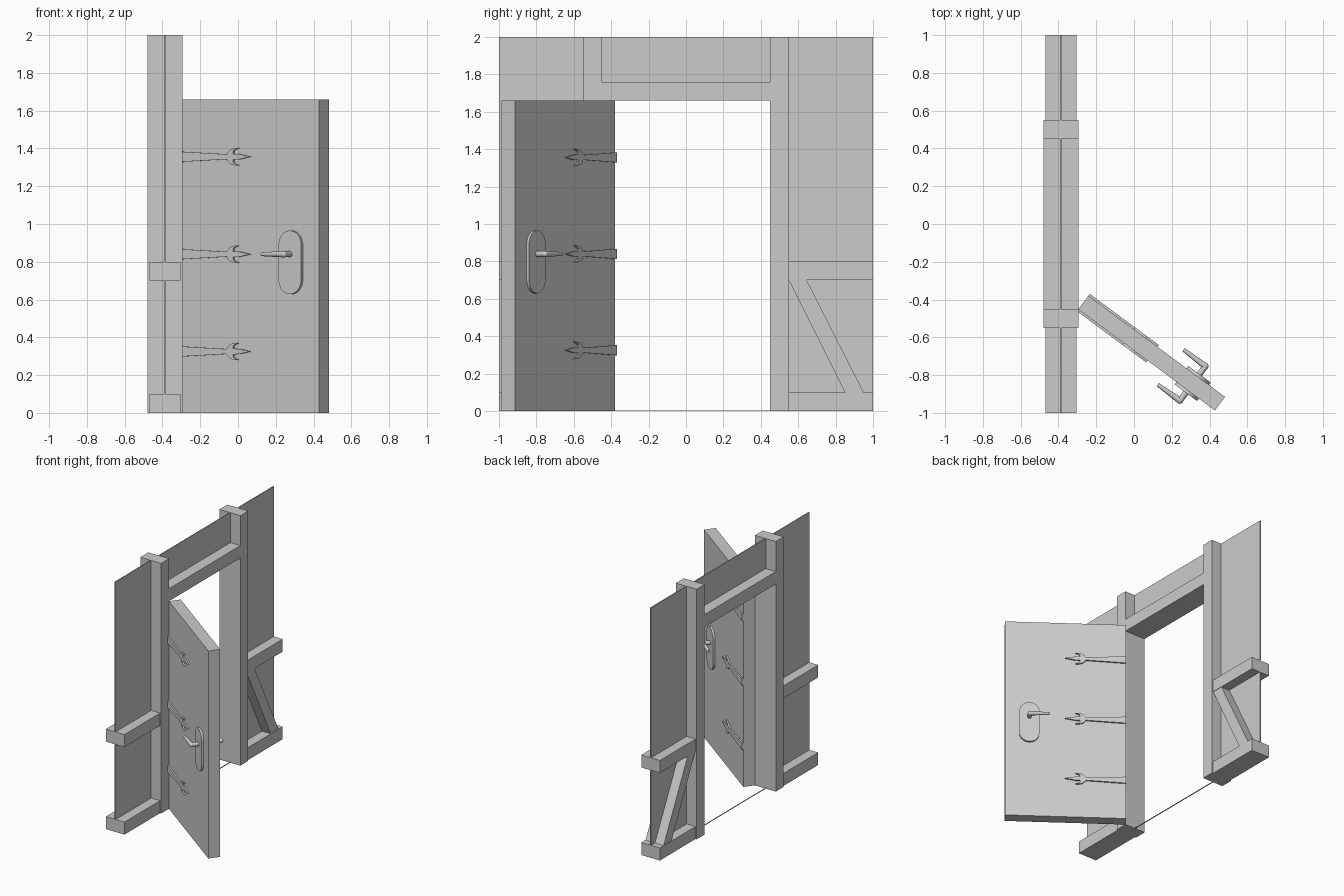
import bpy, bmesh, math
from mathutils import Matrix, Vector

cube = bpy.data.objects.get("Cube")
if cube:
    bpy.data.objects.remove(cube, do_unlink=True)

grey = bpy.data.materials.new("plain_grey")
grey.use_nodes = True
grey.diffuse_color = (0.6, 0.6, 0.6, 1)
grey.node_tree.nodes["Principled BSDF"].inputs["Base Color"].default_value = (0.6, 0.6, 0.6, 1)

WALL_X = -0.387
# Door space: x along the leaf from the hinge corner, y through its thickness
DOOR = Matrix.Translation((-0.295, -0.452, 0)) @ Matrix.Rotation(math.radians(-36.5), 4, 'Z')
LEAF_W, LEAF_T, LEAF_H = 0.9, 0.09, 1.66


def finish(name, bm, matrix=Matrix(), smooth=False):
    bm.transform(matrix)
    bmesh.ops.recalc_face_normals(bm, faces=bm.faces)
    mesh = bpy.data.meshes.new(name)
    bm.to_mesh(mesh)
    bm.free()
    mesh.materials.append(grey)
    obj = bpy.data.objects.new(name, mesh)
    bpy.context.collection.objects.link(obj)
    if smooth:
        bpy.ops.object.select_all(action='DESELECT')
        obj.select_set(True)
        bpy.context.view_layer.objects.active = obj
        bpy.ops.object.shade_smooth_by_angle(angle=math.radians(40))
    return obj


def box(name, x, y, z, matrix=Matrix()):
    bm = bmesh.new()
    bmesh.ops.create_cube(bm, size=1)
    for v in bm.verts:
        v.co = [r[0] if c < 0 else r[1] for r, c in zip((x, y, z), v.co)]
    return finish(name, bm, matrix)


def prism(name, points, depth, matrix, smooth=False):
    """Extrude a flat outline of 3D points along a vector."""
    bm = bmesh.new()
    face = bm.faces.new([bm.verts.new(p) for p in points])
    out = bmesh.ops.extrude_face_region(bm, geom=[face])
    bmesh.ops.translate(bm, vec=depth, verts=[g for g in out["geom"] if isinstance(g, bmesh.types.BMVert)])
    return finish(name, bm, matrix, smooth)


def rod(name, start, end, r1, r2, matrix):
    """Round tapered bar between two points."""
    start, end = Vector(start), Vector(end)
    axis = end - start
    bm = bmesh.new()
    bmesh.ops.create_cone(bm, cap_ends=True, segments=16, radius1=r1, radius2=r2, depth=axis.length)
    turn = axis.to_track_quat('Z', 'Y').to_matrix().to_4x4()
    return finish(name, bm, matrix @ Matrix.Translation((start + end) / 2) @ turn, True)


def around(half):
    return (WALL_X - half, WALL_X + half)


# Thin wall skin around the opening
skin = around(0.004)
box("wall_skin_front", skin, (-1, -0.45), (0, 2))
box("wall_skin_back", skin, (0.45, 1), (0, 2))
box("wall_skin_top", skin, (-0.45, 0.45), (1.66, 2))
box("threshold_strip", skin, (-0.45, 0.45), (0, 0.003))

# Posts and rails on each side of the opening
for side, label in ((-1, "front"), (1, "back")):
    box(label + "_post", around(0.0925), sorted((side * 0.45, side * 0.55)), (0, 2))
    for z, level in ((0, "bottom"), (0.7, "middle")):
        box(f"{label}_{level}_rail", around(0.0825), sorted((side * 0.55, side)), (z, z + 0.1))
box("lintel", around(0.0925), (-0.45, 0.45), (1.66, 1.76))

# Diagonal brace in the back bay
brace_x = WALL_X - 0.08
prism("diagonal_brace",
      [(brace_x, y, z) for y, z in ((0.55, 0.7), (0.645, 0.7), (0.95, 0.1), (0.85, 0.1))],
      (0.16, 0, 0), Matrix())

# Open door leaf
box("door_leaf", (0, LEAF_W), (0, LEAF_T), (0, LEAF_H), DOOR)

# Hinge strap half outline: tapered strap, curled barb, spear tip
strap_half = [(0, 0.027), (0.3, 0.013), (0.312, 0.028), (0.326, 0.039), (0.35, 0.045), (0.378, 0.046),
              (0.352, 0.036), (0.342, 0.026), (0.344, 0.015), (0.38, 0.014)]
strap = strap_half + [(0.455, 0)] + [(u, -w) for u, w in reversed(strap_half)]

# Fittings repeated on both faces of the leaf
outer = DOOR
inner = DOOR @ Matrix.Translation((0, LEAF_T, 0)) @ Matrix.Scale(-1, 4, (0, 1, 0))
PLATE_U, PLATE_Z, PLATE_R, LEVER_Z = 0.72, 0.797, 0.074, 0.84
for face, label in ((outer, "outer"), (inner, "inner")):
    for i, z in enumerate((0.325, 0.84, 1.356)):
        prism(f"{label}_hinge_strap_{i + 1}", [(u, 0, z + w) for u, w in strap], (0, -0.012, 0), face)

    # Rounded handle plate
    outline = []
    for centre, first in ((PLATE_Z + 0.094, 0), (PLATE_Z - 0.094, math.pi)):
        for k in range(17):
            a = first + math.pi * k / 16
            outline.append((PLATE_U + PLATE_R * math.cos(a), 0, centre + PLATE_R * math.sin(a)))
    prism(label + "_handle_plate", outline, (0, -0.016, 0), face, True)

    # Spindle, elbow and lever
    elbow = (PLATE_U, -0.068, LEVER_Z)
    rod(label + "_handle_spindle", (PLATE_U, 0, LEVER_Z), elbow, 0.016, 0.016, face)
    bm = bmesh.new()
    bmesh.ops.create_uvsphere(bm, u_segments=16, v_segments=10, radius=0.017)
    finish(label + "_handle_elbow", bm, face @ Matrix.Translation(elbow), True)
    rod(label + "_handle_lever", elbow, (PLATE_U - 0.145, -0.07, LEVER_Z), 0.017, 0.01, face)
